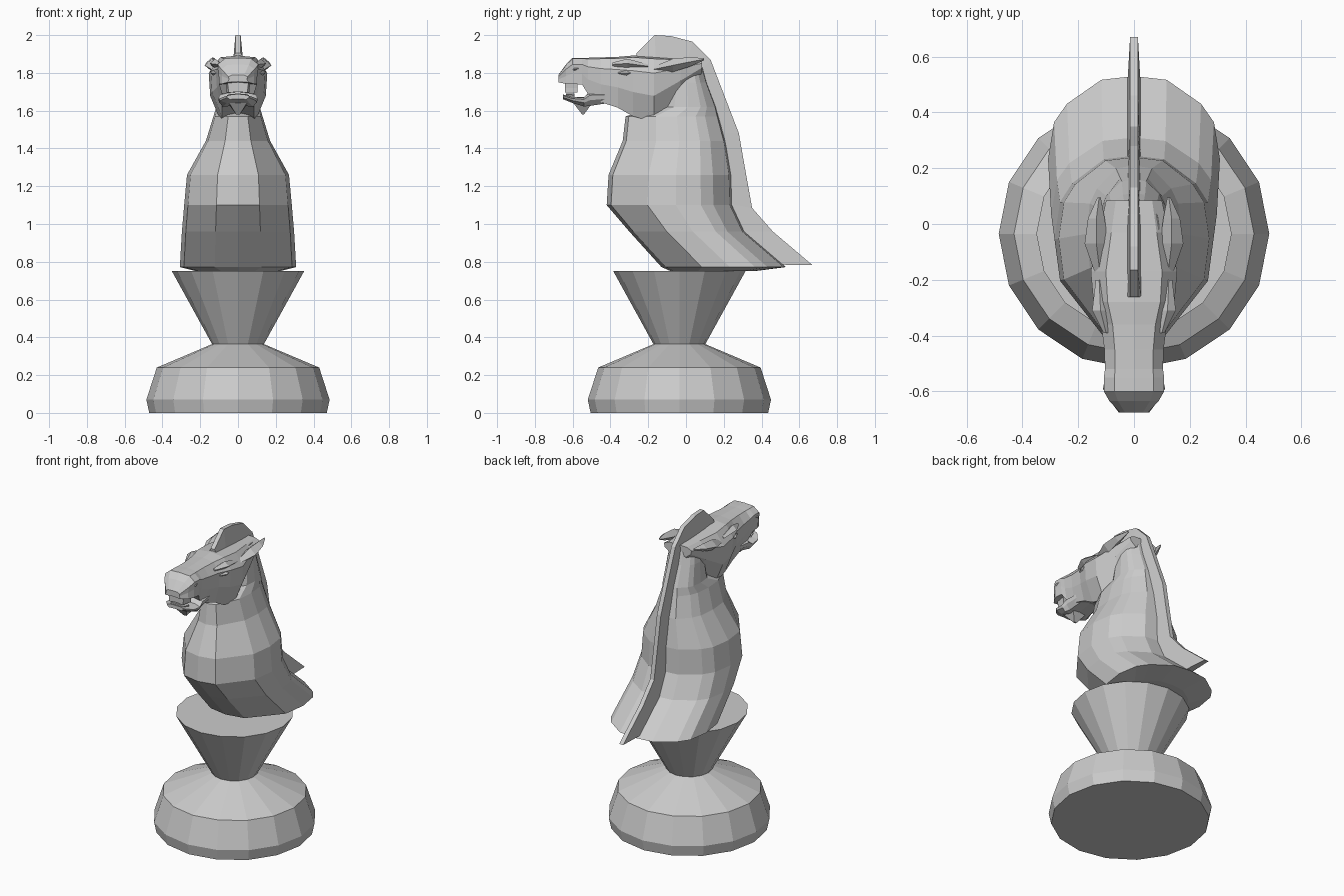
import bpy, bmesh, math


def loft(name, rings):
    """Skin a list of equal-length point rings and cap both ends."""
    bm = bmesh.new()
    vs = [[bm.verts.new(p) for p in ring] for ring in rings]
    n = len(vs[0])
    for a, b in zip(vs, vs[1:]):
        for i in range(n):
            j = (i + 1) % n
            bm.faces.new((a[i], a[j], b[j], b[i]))
    bm.faces.new(vs[0])
    bm.faces.new(vs[-1])
    bmesh.ops.recalc_face_normals(bm, faces=bm.faces)
    me = bpy.data.meshes.new(name)
    bm.to_mesh(me)
    bm.free()
    ob = bpy.data.objects.new(name, me)
    bpy.context.collection.objects.link(ob)
    return ob


def mirrored(half):
    """Close a half outline (first and last points on x = 0) across x."""
    return half + [(-x, y, z) for x, y, z in reversed(half[1:-1])]


def lathe(name, profile, sides=16, cy=-0.035):
    loft(name, [[(r * math.cos(2 * math.pi * i / sides),
                  cy + r * math.sin(2 * math.pi * i / sides), z)
                 for i in range(sides)] for r, z in profile])


# turned pedestal
lathe("base", [(0.47, 0), (0.485, 0.07), (0.43, 0.24), (0.135, 0.365)])
lathe("stem_cup", [(0.135, 0.36), (0.35, 0.75)])

# chest and neck: z, front y, back y, half width
neck_shape = [(0, -1), (0.4, -0.93), (0.93, -0.35), (1, 0.1),
              (0.93, 0.5), (0.78, 0.7), (0.38, 0.96), (0, 1)]
neck = [(0.75, -0.08, 0.36, 0.22), (0.772, -0.13, 0.53, 0.308),
        (0.96, -0.30, 0.31, 0.297), (1.10, -0.42, 0.245, 0.285),
        (1.26, -0.41, 0.24, 0.27), (1.44, -0.335, 0.21, 0.17),
        (1.57, -0.32, 0.175, 0.13), (1.62, -0.17, 0.16, 0.115),
        (1.75, -0.12, 0.11, 0.105), (1.86, -0.12, 0.08, 0.09)]
loft("neck", [mirrored([(w * u, (f + b) / 2 + (b - f) / 2 * v, z)
                        for u, v in neck_shape]) for z, f, b, w in neck])


# head and jaw sections run along y: y, top z, bottom z, half width, bottom half width
def section(y, zt, zb, w, wb):
    h = zt - zb
    return mirrored([(0, y, zt), (w * 0.65, y, zt - 0.03 * h),
                     (w, y, zt - 0.25 * h), (w * 0.95, y, zt - 0.6 * h),
                     (wb, y, zb), (0, y, zb + 0.08 * h)])


def sections(name, rows):
    loft(name, [section(*r) for r in rows])


sections("head", [(0.085, 1.868, 1.80, 0.10, 0.06), (-0.03, 1.875, 1.68, 0.125, 0.07),
                  (-0.17, 1.885, 1.54, 0.155, 0.09), (-0.28, 1.892, 1.57, 0.145, 0.085),
                  (-0.36, 1.885, 1.615, 0.118, 0.085), (-0.45, 1.882, 1.645, 0.106, 0.08),
                  (-0.52, 1.88, 1.69, 0.104, 0.085), (-0.55, 1.88, 1.738, 0.108, 0.10),
                  (-0.60, 1.88, 1.742, 0.108, 0.10), (-0.635, 1.845, 1.742, 0.088, 0.085),
                  (-0.675, 1.79, 1.75, 0.05, 0.055)])
sections("lower_jaw", [(-0.40, 1.70, 1.642, 0.09, 0.06), (-0.51, 1.70, 1.625, 0.10, 0.07),
                       (-0.54, 1.672, 1.622, 0.104, 0.08), (-0.60, 1.672, 1.64, 0.10, 0.06),
                       (-0.65, 1.685, 1.66, 0.06, 0.045)])

# teeth
sections("upper_teeth", [(-0.575, 1.76, 1.695, 0.065, 0.062), (-0.64, 1.76, 1.695, 0.055, 0.05)])
sections("lower_teeth", [(-0.59, 1.69, 1.655, 0.06, 0.06), (-0.635, 1.69, 1.66, 0.045, 0.045)])

# pointed chin tuft
loft("chin_tuft", [[(-0.05, -0.60, 1.645), (0.05, -0.60, 1.645),
                    (0.05, -0.50, 1.635), (-0.05, -0.50, 1.635)],
                   [(-0.01, -0.55, 1.58), (0.01, -0.55, 1.58),
                    (0.01, -0.54, 1.58), (-0.01, -0.54, 1.58)]])


def spindle(name, path):
    """Diamond-section tapered form on each side: x, y, z, half width, half height."""
    for side, s in (("right", 1), ("left", -1)):
        loft(side + "_" + name, [[(s * (x + w), y, z), (s * x, y, z + h),
                                  (s * (x - w), y, z), (s * x, y, z - h)]
                                 for x, y, z, w, h in path])


# swept-back ears, brows over the eyes, nostril bulges
spindle("ear", [(0.12, -0.19, 1.815, 0.015, 0.01), (0.135, -0.07, 1.84, 0.042, 0.035),
                (0.135, 0.02, 1.858, 0.03, 0.025), (0.125, 0.095, 1.872, 0.006, 0.006)])
spindle("brow", [(0.10, -0.39, 1.845, 0.01, 0.01), (0.12, -0.31, 1.85, 0.03, 0.025),
                 (0.125, -0.20, 1.835, 0.012, 0.01)])
spindle("eye", [(0.115, -0.36, 1.80, 0.005, 0.005), (0.122, -0.315, 1.80, 0.024, 0.022),
                (0.13, -0.27, 1.80, 0.005, 0.005)])
spindle("nostril", [(0.085, -0.53, 1.83, 0.012, 0.01), (0.09, -0.59, 1.82, 0.022, 0.025),
                    (0.06, -0.645, 1.80, 0.01, 0.012)])

# mane crest: inner y, z then outer y, z
mane = [(-0.26, 1.885, -0.262, 1.905), (-0.16, 1.87, -0.165, 2.0), (-0.08, 1.86, -0.08, 1.995),
        (0.0, 1.84, 0.035, 1.965), (0.05, 1.78, 0.13, 1.87), (0.16, 1.48, 0.28, 1.48),
        (0.20, 1.26, 0.315, 1.28), (0.21, 1.11, 0.35, 1.085), (0.28, 0.96, 0.46, 0.96),
        (0.48, 0.785, 0.67, 0.782)]
loft("mane", [[(-0.025, a, b), (0.025, a, b), (0.014, c, d), (-0.014, c, d)]
              for a, b, c, d in mane])
